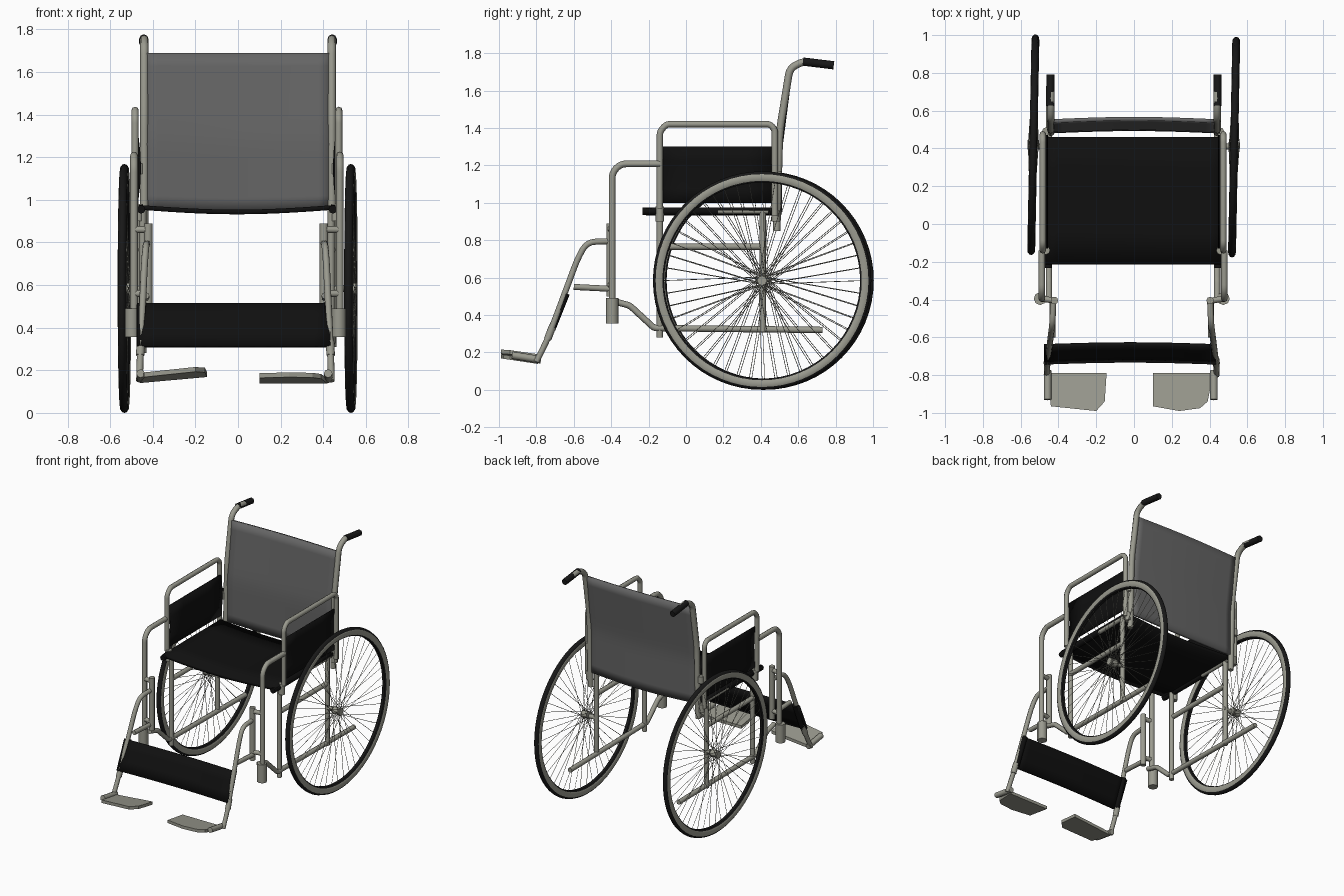
import bpy, bmesh, math
from mathutils import Vector

if "Cube" in bpy.data.objects:
    bpy.data.objects.remove(bpy.data.objects["Cube"])


def material(name, r, g, b):
    m = bpy.data.materials.new(name)
    m.diffuse_color = (r, g, b, 1)
    m.use_nodes = True
    m.node_tree.nodes["Principled BSDF"].inputs["Base Color"].default_value = m.diffuse_color
    return m


METAL = material("frame_metal", 0.325, 0.325, 0.275)
FABRIC = material("black_fabric", 0.005, 0.005, 0.005)
BACK = material("grey_backrest", 0.13, 0.13, 0.13)
RUBBER = material("dark_rubber", 0.009, 0.009, 0.009)


def rounded(pts, r):
    # replace each inner corner by a short bend
    pts = [Vector(p) for p in pts]
    out = [pts[0]]
    for a, b, c in zip(pts, pts[1:], pts[2:]):
        k = min(r, (a - b).length * 0.45, (c - b).length * 0.45)
        p, q = b + (a - b).normalized() * k, b + (c - b).normalized() * k
        for i in range(5):
            t = i / 4
            out.append(p * (1 - t) ** 2 + b * 2 * t * (1 - t) + q * t * t)
    return out + [pts[-1]]


def tube(name, paths, radius, mat, bend=0.04, res=2):
    cu = bpy.data.curves.new(name, 'CURVE')
    cu.dimensions = '3D'
    cu.bevel_depth = radius
    cu.bevel_resolution = res
    cu.use_fill_caps = True
    for path in paths:
        pts = rounded(path, bend)
        sp = cu.splines.new('POLY')
        sp.points.add(len(pts) - 1)
        for p, v in zip(sp.points, pts):
            p.co = (*v, 1)
    cu.materials.append(mat)
    ob = bpy.data.objects.new(name, cu)
    bpy.context.collection.objects.link(ob)
    return ob


def mesh_object(name, bm, mats):
    bmesh.ops.recalc_face_normals(bm, faces=bm.faces)
    me = bpy.data.meshes.new(name)
    bm.to_mesh(me)
    bm.free()
    for m in mats:
        me.materials.append(m)
    ob = bpy.data.objects.new(name, me)
    bpy.context.collection.objects.link(ob)
    return ob


def smooth(ob, angle=40):
    bpy.ops.object.select_all(action='DESELECT')
    ob.select_set(True)
    bpy.context.view_layer.objects.active = ob
    bpy.ops.object.shade_smooth_by_angle(angle=math.radians(angle))


def sheet(name, fn, nu, nv, thick, mat):
    # fabric panel from a surface function of u, v in 0..1
    bm = bmesh.new()
    g = [[bm.verts.new(fn(i / nu, j / nv)) for j in range(nv + 1)] for i in range(nu + 1)]
    for i in range(nu):
        for j in range(nv):
            bm.faces.new((g[i][j], g[i + 1][j], g[i + 1][j + 1], g[i][j + 1]))
    ob = mesh_object(name, bm, [mat])
    smooth(ob)
    mod = ob.modifiers.new("thickness", 'SOLIDIFY')
    mod.thickness = thick
    mod.offset = 0
    return ob


def plate(name, outline, height, thick):
    # flat plate whose height follows a function of x, y
    bm = bmesh.new()
    low = [bm.verts.new((x, y, height(x, y))) for x, y in outline]
    f = bm.faces.new(low)
    ext = bmesh.ops.extrude_face_region(bm, geom=[f])['geom']
    bmesh.ops.translate(bm, vec=(0, 0, thick),
                        verts=[v for v in ext if isinstance(v, bmesh.types.BMVert)])
    return mesh_object(name, bm, [METAL])


def wheel(side, centre):
    # tyre and rim: lathed section, dark tread and inner band, metal flanks
    half = [(0.010, 0.524), (0.017, 0.533), (0.021, 0.550), (0.019, 0.569), (0.010, 0.581)]
    prof = half + [(0, 0.584)] + [(-x, r) for x, r in reversed(half)]
    n, m = 64, len(prof)
    bm = bmesh.new()
    rings = []
    for i in range(n):
        a = 2 * math.pi * i / n
        rings.append([bm.verts.new((x, r * math.cos(a), r * math.sin(a))) for x, r in prof])
    for i in range(n):
        for j in range(m):
            k = (j + 1) % m
            f = bm.faces.new((rings[i][j], rings[i][k], rings[(i + 1) % n][k], rings[(i + 1) % n][j]))
            r = (prof[j][1] + prof[k][1]) / 2
            f.material_index = 0 if r > 0.572 or r < 0.53 else 1
    tyre = mesh_object(side + "_wheel_rim", bm, [RUBBER, METAL])
    smooth(tyre, 50)
    # spokes alternate between both hub flanges and lean both ways
    paths = []
    for i in range(48):
        a = 2 * math.pi * i / 48
        h = a + (0.9 if i // 2 % 2 else -0.9)
        x = 0.026 if i % 2 else -0.026
        paths.append([(x, 0.024 * math.cos(h), 0.024 * math.sin(h)),
                      (0, 0.53 * math.cos(a), 0.53 * math.sin(a))])
    spokes = tube(side + "_spokes", paths, 0.0017, METAL, res=0)
    hub = tube(side + "_hub", [[(-0.03, 0, 0), (0.03, 0, 0)]], 0.026, METAL)
    for ob in (tyre, spokes, hub):
        ob.location = centre
        ob.rotation_euler.z = -0.02


wheel("left", (-0.533, 0.42, 0.584))
wheel("right", (0.53, 0.407, 0.584))

for s, side in ((-1, "left"), (1, "right")):
    def P(x, *yz, dx=-0.005):
        return [(s * x + dx, y, z) for y, z in yz]

    # back post and grip
    tube(side + "_back_post", [P(0.44, (0.485, 0.85), (0.50, 1.38), (0.555, 1.72), (0.63, 1.757), (0.70, 1.747), dx=0)],
         0.02, METAL, 0.06)
    tube(side + "_hand_grip", [P(0.442, (0.625, 1.755), (0.79, 1.735), dx=0)], 0.022, RUBBER)
    # armrest loop and front tube
    tube(side + "_armrest", [P(0.478, (-0.14, 0.97), (-0.14, 1.38), (-0.105, 1.42), (0.45, 1.42), (0.475, 1.39), (0.475, 0.93))],
         0.017, METAL, 0.02)
    tube(side + "_front_tube", [P(0.483, (-0.14, 1.208), (-0.35, 1.208), (-0.395, 1.16), (-0.395, 0.40))],
         0.018, METAL, 0.03)
    tube(side + "_caster_socket", [P(0.485, (-0.395, 0.355), (-0.395, 0.49), dx=-0.012)], 0.034, METAL)
    # side frame
    tube(side + "_side_frame", [
        P(0.442, (-0.14, 0.28), (-0.14, 0.96)),
        P(0.45, (0.41, 0.31), (0.41, 0.96)),
        P(0.447, (-0.14, 0.765), (0.41, 0.765)),
        P(0.445, (-0.39, 0.475), (-0.30, 0.45), (-0.17, 0.33), (0.73, 0.32)),
    ], 0.017, METAL, 0.015)
    # seat rail, with the fabric wrapped over its front
    tube(side + "_seat_rail", [P(0.45, (-0.20, 0.955), (0.44, 0.955))], 0.015, METAL)
    tube(side + "_seat_hem", [P(0.45, (-0.232, 0.955), (0.17, 0.955))], 0.02, FABRIC)
    tube(side + "_axle", [[(s * 0.44, 0.41, 0.584), (s * 0.53, 0.41, 0.584)]], 0.016, METAL)
    # frame clamps
    tube(side + "_clamps", [P(0.46, (0.48, 0.90), (0.48, 0.96)), P(0.46, (0.49, 1.12), (0.49, 1.17)),
                            P(0.463, (-0.14, 0.90), (-0.14, 0.98))], 0.022, METAL)
    tube(side + "_hanger_joints", [[(s * 0.485 - 0.005, -0.395, z), (s * 0.42 - 0.005, -0.405, z)]
                                   for z in (0.56, 0.86)], 0.016, METAL)
    # footrest hanger
    tube(side + "_footrest_hanger", [P(0.412, (-0.405, 0.50), (-0.405, 0.89), dx=-0.009)], 0.02, METAL)
    tube(side + "_footrest_leg", [
        [(s * x - 0.012, y, z) for x, y, z in ((0.415, -0.405, 0.795), (0.42, -0.53, 0.79), (0.427, -0.58, 0.70),
                                               (0.447, -0.74, 0.27), (0.45, -0.80, 0.15))],
        P(0.42, (-0.405, 0.54), (-0.60, 0.55), dx=-0.012),
    ], 0.016, METAL, 0.06)
    tube(side + "_leg_sleeve", [[(s * 0.444 - 0.012, -0.715, 0.335), (s * 0.447 - 0.012, -0.74, 0.27)]], 0.02, METAL)
    tube(side + "_foot_bracket", [P(0.44, (-0.775, 0.16), (-0.93, 0.185), dx=-0.017)], 0.02, METAL)
    # side panel
    sheet(side + "_side_panel", lambda u, v: (s * (0.468 - 0.012 * math.sin(math.pi * v)) - 0.005,
                                              -0.13 + 0.60 * u, 1.0 + 0.30 * v), 4, 4, 0.012, FABRIC)

# footplates
plate("left_footplate", [(-0.46, -0.79), (-0.145, -0.79), (-0.155, -0.94), (-0.20, -0.99), (-0.44, -0.965)],
      lambda x, y: 0.14 - 0.15 * (y + 0.79) + 0.09 * (x + 0.46), 0.022)
plate("right_footplate", [(0.10, -0.79), (0.42, -0.79), (0.39, -0.94), (0.35, -0.975), (0.24, -0.99), (0.10, -0.965)],
      lambda x, y: 0.138 - 0.15 * (y + 0.79), 0.022)

# seat, sagging a little in the middle
sheet("seat", lambda u, v: (-0.467 + 0.925 * u, -0.215 + 0.675 * v,
                            0.965 - 0.022 * math.sin(math.pi * u)), 16, 4, 0.022, FABRIC)


# backrest, following the leaning posts
def backrest(u, v):
    lean = 0.015 * v + 0.05 * max(0, (v - 0.45) / 0.55)
    return (-0.432 + 0.864 * u, 0.49 + lean + 0.012 * math.sin(math.pi * u) - 0.01 * v,
            0.96 + 0.727 * v - 0.012 * math.sin(math.pi * u) * (1 - v))


sheet("backrest", backrest, 16, 12, 0.02, BACK)

# calf strap wrapped over the footrest legs
sheet("calf_strap", lambda u, v: (-0.475 + 0.91 * u, -0.725 + 0.09 * v - 0.01 * (1 - math.sin(math.pi * u)),
                                  0.312 + 0.20 * v), 12, 3, 0.02, FABRIC)
for x in (-0.452, 0.425):
    tube("calf_strap_sleeve", [[(x, -0.718, 0.32), (x * 0.985, -0.64, 0.515)]], 0.019, FABRIC)
